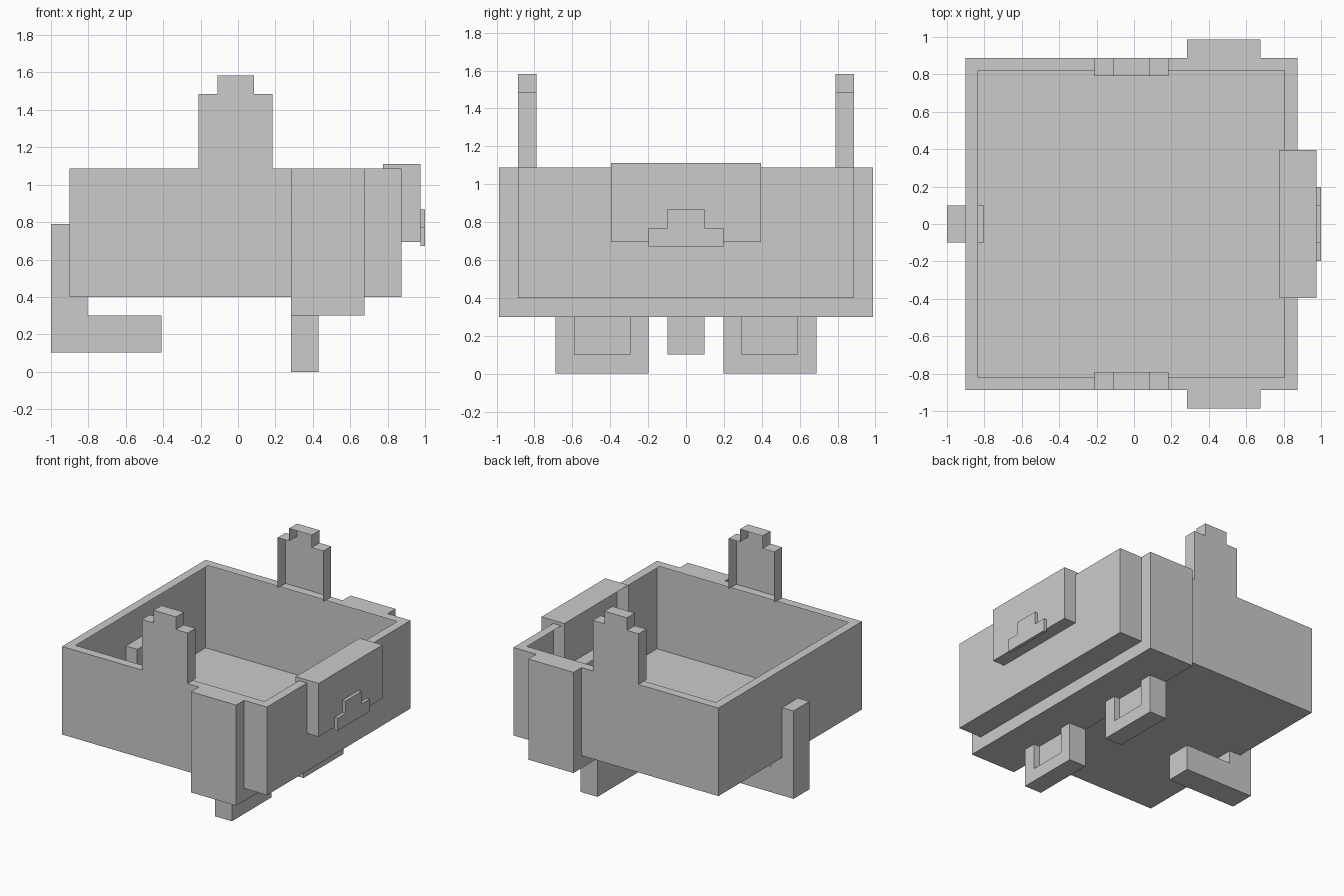
import bpy, bmesh

if "Cube" in bpy.data.objects:
    bpy.data.objects.remove(bpy.data.objects["Cube"])


def finish(name, bm):
    bmesh.ops.recalc_face_normals(bm, faces=bm.faces[:])
    mesh = bpy.data.meshes.new(name)
    bm.to_mesh(mesh)
    bm.free()
    obj = bpy.data.objects.new(name, mesh)
    bpy.context.collection.objects.link(obj)
    return obj


def prism(name, axis, pts, start, end, cap_end=True, open_sides=()):
    """Extrude a 2D profile along x (points y,z) or y (points x,z)."""
    bm = bmesh.new()
    place = (lambda p, d: (d, p[0], p[1])) if axis == 'x' else (lambda p, d: (p[0], d, p[1]))
    a = [bm.verts.new(place(p, start)) for p in pts]
    b = [bm.verts.new(place(p, end)) for p in pts]
    bm.faces.new(a)
    if cap_end:
        bm.faces.new(b)
    n = len(pts)
    for i in range(n):
        if i not in open_sides:
            j = (i + 1) % n
            bm.faces.new((a[i], a[j], b[j], b[i]))
    return finish(name, bm)


def rect(u0, u1, v0, v1):
    return [(u0, v0), (u1, v0), (u1, v1), (u0, v1)]


# Hollow thin-walled body with a flat rim around the opening
bm = bmesh.new()
bmesh.ops.create_cube(bm, size=1)
for v in bm.verts:
    v.co = (0.873 if v.co.x > 0 else -0.902,
            0.888 if v.co.y > 0 else -0.888,
            1.088 if v.co.z > 0 else 0.399)
top = max(bm.faces, key=lambda f: f.calc_center_median().z)
bmesh.ops.inset_region(bm, faces=[top], thickness=0.097)
bmesh.ops.delete(bm, geom=[top], context='FACES')
finish("body", bm)

# U-shaped band running under the body and up both sides
prism("side_band", 'x',
      [(-0.986, 0.3), (0.986, 0.3), (0.986, 1.088), (0.888, 1.088),
       (0.888, 0.399), (-0.888, 0.399), (-0.888, 1.088), (-0.986, 1.088)],
      0.284, 0.675)

ear = [(-0.21, 1.088), (0.185, 1.088), (0.185, 1.484), (0.085, 1.484),
       (0.085, 1.583), (-0.11, 1.583), (-0.11, 1.484), (-0.21, 1.484)]
for s, side in ((-1, "right"), (1, "left")):
    # Stepped ear, open towards the inside and standing on the rim
    prism(side + "_ear", 'y', ear, s * 0.888, s * 0.79, cap_end=False, open_sides=(0,))
    # Foot: back plate plus a raised U-shaped frame at the front
    y = [s * v for v in (0.197, 0.295, 0.59, 0.69)]
    foot = [(y[0], 0), (y[3], 0), (y[3], 0.3), (y[2], 0.3),
            (y[2], 0.1), (y[1], 0.1), (y[1], 0.3), (y[0], 0.3)]
    prism(side + "_foot_frame", 'x', foot, 0.38, 0.43, cap_end=True)
    prism(side + "_foot", 'x', rect(y[0], y[3], 0, 0.3), 0.284, 0.38)

# Muzzle shell, open at the back inside the body
prism("muzzle", 'x', rect(-0.395, 0.395, 0.694, 1.112), 0.975, 0.776, cap_end=False)

# Stepped nose plate
prism("nose", 'x',
      [(-0.197, 0.672), (0.197, 0.672), (0.197, 0.77), (0.098, 0.77),
       (0.098, 0.868), (-0.098, 0.868), (-0.098, 0.77), (-0.197, 0.77)],
      0.975, 1.0)

# L-shaped tail reaching under the body
prism("tail", 'y',
      [(-1.0, 0.102), (-0.41, 0.102), (-0.41, 0.3), (-0.804, 0.3),
       (-0.804, 0.79), (-1.0, 0.79)],
      -0.098, 0.098)
